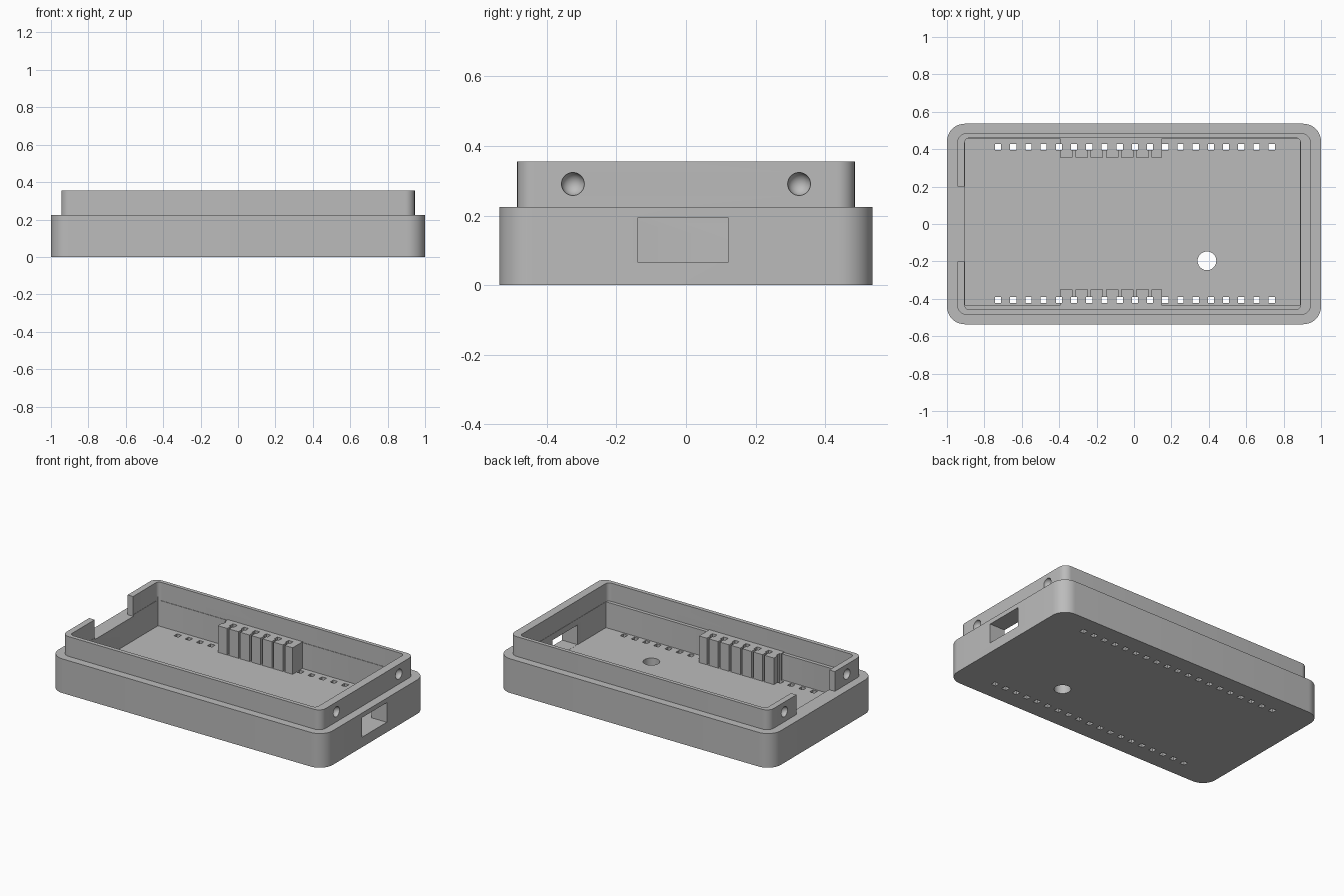
import bpy
import bmesh
from math import cos, sin, pi, radians
from mathutils import Matrix

if "Cube" in bpy.data.objects:
    bpy.data.objects.remove(bpy.data.objects["Cube"], do_unlink=True)

grey = bpy.data.materials.new("plain grey")
grey.use_nodes = True
grey.diffuse_color = (0.5, 0.5, 0.5, 1)
grey.node_tree.nodes["Principled BSDF"].inputs["Base Color"].default_value = grey.diffuse_color


def make_object(name, bm):
    bmesh.ops.recalc_face_normals(bm, faces=bm.faces)
    mesh = bpy.data.meshes.new(name)
    bm.to_mesh(mesh)
    bm.free()
    mesh.materials.append(grey)
    obj = bpy.data.objects.new(name, mesh)
    bpy.context.collection.objects.link(obj)
    return obj


def rounded_prism(name, x, y, z, radius, steps=10):
    """Rounded rectangle extruded between two heights."""
    bm = bmesh.new()
    corners = [(x[1], y[1], -1, -1), (x[0], y[1], 1, -1),
               (x[0], y[0], 1, 1), (x[1], y[0], -1, 1)]
    verts = []
    for quarter, (cx, cy, dx, dy) in enumerate(corners):
        for i in range(steps + 1):
            a = (quarter + i / steps) * pi / 2
            verts.append(bm.verts.new((cx + dx * radius + radius * cos(a),
                                       cy + dy * radius + radius * sin(a), z[0])))
    face = bm.faces.new(verts)
    top = bmesh.ops.extrude_face_region(bm, geom=[face])["geom"]
    bmesh.ops.translate(bm, vec=(0, 0, z[1] - z[0]),
                        verts=[v for v in top if isinstance(v, bmesh.types.BMVert)])
    return make_object(name, bm)


def boxes(name, ranges):
    """One mesh holding a box for each (x, y, z) set of ranges."""
    bm = bmesh.new()
    for spans in ranges:
        mid = [(a + b) / 2 for a, b in spans]
        size = [b - a for a, b in spans]
        bmesh.ops.create_cube(bm, size=1, matrix=Matrix.Translation(mid) @ Matrix.Diagonal((*size, 1)))
    return make_object(name, bm)


def combine(target, tool, operation):
    """Bake a boolean into the target and remove the tool."""
    mod = target.modifiers.new("boolean", "BOOLEAN")
    mod.operation = operation
    mod.solver = "EXACT"
    mod.object = tool
    depsgraph = bpy.context.evaluated_depsgraph_get()
    baked = bpy.data.meshes.new_from_object(target.evaluated_get(depsgraph))
    target.modifiers.clear()
    target.data = baked
    bpy.data.objects.remove(tool, do_unlink=True)


FLOOR, LEDGE, TOP = 0.065, 0.225, 0.355

# Outer body with a raised lip
case = rounded_prism("case_shell", (-1, 1), (-0.536, 0.536), (0, LEDGE), 0.095)
lip = rounded_prism("lip", (-0.945, 0.945), (-0.485, 0.485), (0.1, TOP), 0.05)
combine(case, lip, "UNION")

# Hollow interior: narrower below, wider in the lip
combine(case, rounded_prism("lower_cavity", (-0.903, 0.888), (-0.435, 0.457),
                            (FLOOR, 0.26), 0.004, 2), "DIFFERENCE")
combine(case, rounded_prism("upper_cavity", (-0.905, 0.89), (-0.458, 0.46),
                            (0.235, 0.5), 0.025, 6), "DIFFERENCE")

# Notch in the lip at one end, port opening at the other
combine(case, boxes("notch", [((-0.97, -0.85), (-0.2, 0.2), (LEDGE, 0.5))]), "DIFFERENCE")
combine(case, boxes("port", [((0.8, 1.1), (-0.138, 0.121), (FLOOR + 0.001, 0.195))]), "DIFFERENCE")

# Two support blocks against the long walls
combine(case, boxes("blocks", [((-0.396, 0.15), (0.355, 0.47), (0.04, 0.24)),
                               ((-0.396, 0.15), (-0.47, -0.35), (0.04, 0.24))]), "UNION")

# Rows of square pin holes through the floor
PITCH, FIRST, HALF = 0.0813, -0.727, 0.0165
pin_x = [FIRST + i * PITCH for i in range(19)]
combine(case, boxes("pin_holes", [((x - HALF, x + HALF), (y - HALF, y + HALF), (-0.1, 0.5))
                                  for x in pin_x for y in (0.411, -0.406)]), "DIFFERENCE")

# Narrow slots that split the blocks into teeth
slots = []
for x in pin_x[5:11]:
    for y in ((0.3, 0.405), (-0.4, -0.3)):
        slots.append(((x - 0.007, x + 0.007), y, (FLOOR + 0.001, 0.5)))
combine(case, boxes("slots", slots), "DIFFERENCE")

# Round button hole in the floor
bm = bmesh.new()
bmesh.ops.create_cone(bm, cap_ends=True, segments=40, radius1=0.05, radius2=0.05, depth=0.3,
                      matrix=Matrix.Translation((0.39, -0.197, 0.03)))
combine(case, make_object("button_hole", bm), "DIFFERENCE")

# Snap dimples on both ends of the lip
bm = bmesh.new()
for x in (-0.945, 0.945):
    for y in (-0.325, 0.325):
        bmesh.ops.create_uvsphere(bm, u_segments=24, v_segments=16, radius=0.033,
                                  matrix=Matrix.Translation((x, y, 0.291)))
combine(case, make_object("dimples", bm), "DIFFERENCE")

# Smooth rounded corners, keep edges crisp
bpy.ops.object.select_all(action="DESELECT")
case.select_set(True)
bpy.context.view_layer.objects.active = case
bpy.ops.object.shade_smooth_by_angle(angle=radians(30))
